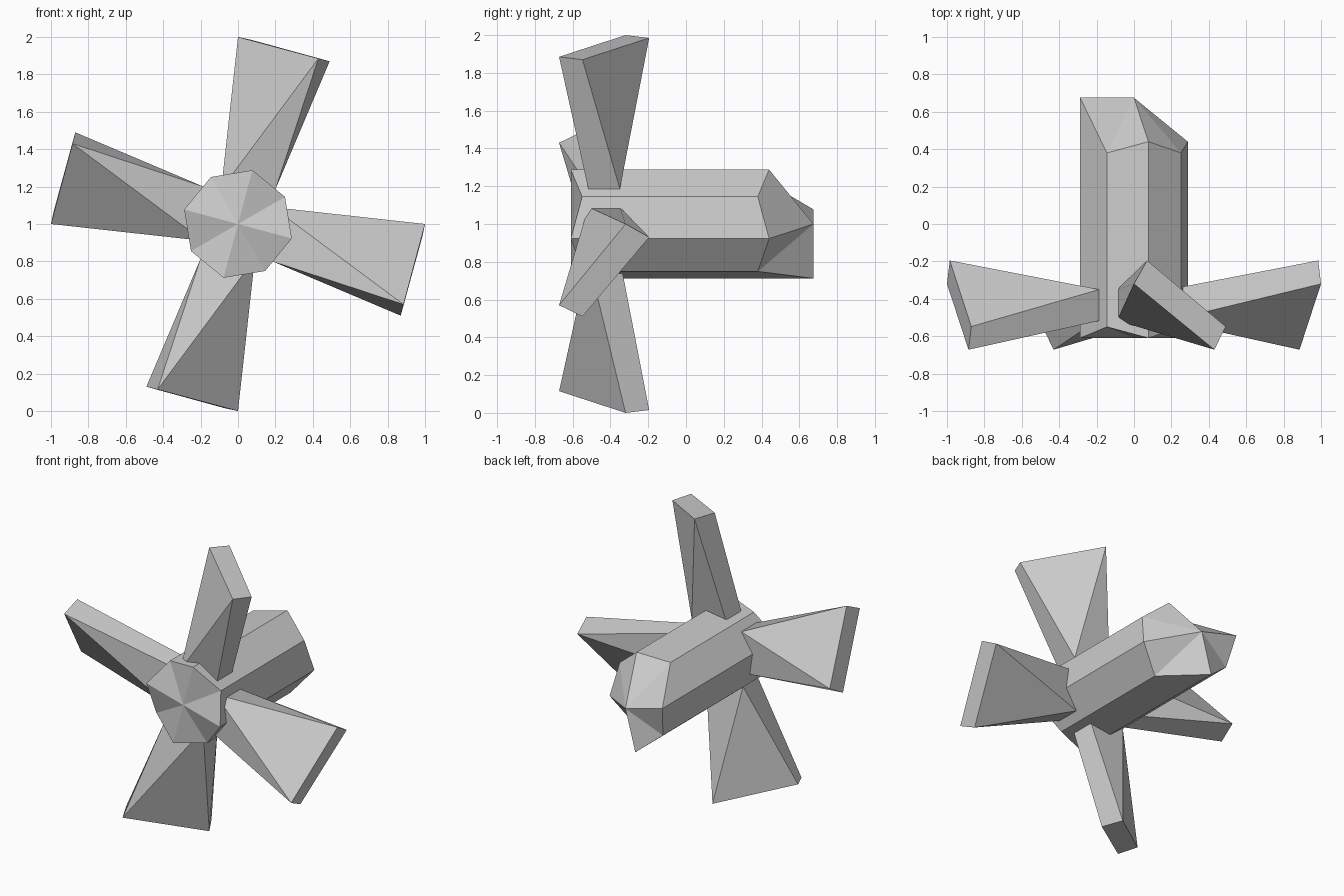
import bpy, bmesh
from math import sin, cos, radians
from mathutils import Matrix, Vector

if "Cube" in bpy.data.objects:
    bpy.data.objects.remove(bpy.data.objects["Cube"])

CENTRE = Vector((0, 0, 1))


def make_object(name, verts, faces):
    bm = bmesh.new()
    vs = [bm.verts.new(Vector(v)) for v in verts]
    for f in faces:
        bm.faces.new([vs[i] for i in f])
    bmesh.ops.recalc_face_normals(bm, faces=bm.faces)
    mesh = bpy.data.meshes.new(name)
    bm.to_mesh(mesh)
    bm.free()
    obj = bpy.data.objects.new(name, mesh)
    bpy.context.collection.objects.link(obj)
    return obj


# Eight-sided body: corners alternate in depth, three are drawn out into a tail
N = 8
front, back = [], []
for i in range(N):
    a = radians(75 + 45 * i)
    odd = i % 2
    r = 0.29 if odd else 0.298
    x, z = r * cos(a), r * sin(a)
    inset = 0.06 if odd else 0
    tail = 0.675 if i in (2, 3, 4) else 0.44
    front.append((x, -0.61 + inset, z))
    back.append((x, tail - inset, z))
verts = front + back + [(0, -0.61, 0), (0, 0.675, 0)]
faces = []
for i in range(N):
    j = (i + 1) % N
    faces += [(i, j, N + j, N + i), (2 * N, j, i), (2 * N + 1, N + i, N + j)]
body = make_object("turbine_body", verts, faces)
body.location = CENTRE

# Twisted blade: small root box flaring to a slanted tip
root = [(-0.09, -0.517, 0.185), (0.20, -0.517, 0.185),
        (0.20, -0.35, 0.185), (-0.09, -0.35, 0.185)]
tip = [(0.0, -0.32, 1.0), (0.43, -0.672, 0.885),
       (0.49, -0.548, 0.87), (0.07, -0.195, 0.985)]
blade_faces = [(3, 2, 1, 0), (4, 5, 6, 7),
               (0, 5, 4), (0, 1, 5),       # front, folded
               (2, 7, 6), (2, 3, 7),       # back, folded
               (1, 2, 6, 5), (3, 0, 4, 7)]  # edges

# Four blades around the body axis
for k in range(4):
    blade = make_object(f"blade_{k + 1}", root + tip, blade_faces)
    blade.data.transform(Matrix.Rotation(radians(90 * k), 4, 'Y'))
    blade.location = CENTRE
